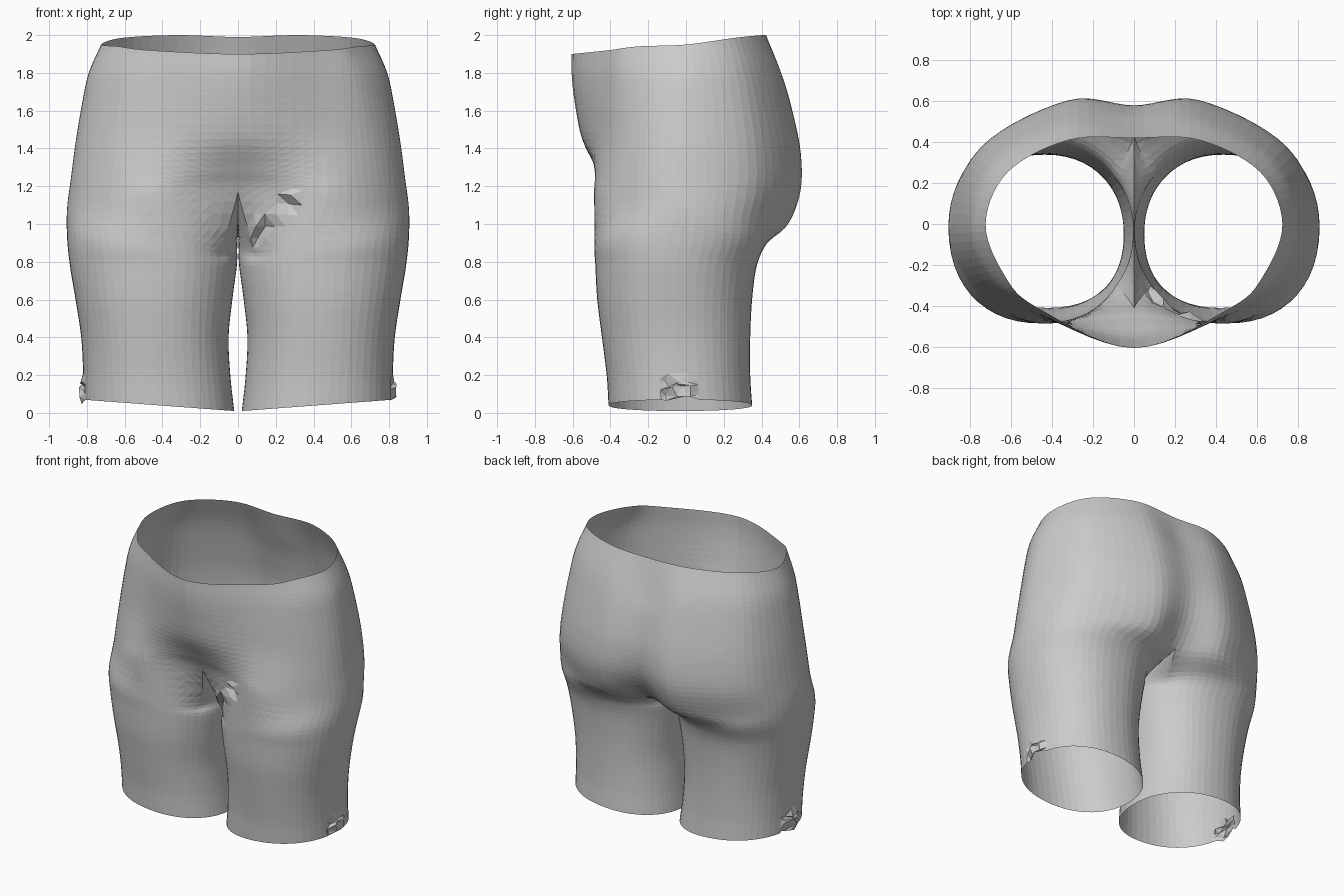
import bpy, bmesh, math, random
from mathutils import Vector

cube = bpy.data.objects.get("Cube")
if cube:
    bpy.data.objects.remove(cube)

OUTER, INNER, STEPS = 42, 14, 5   # points on outer arc, inner arc, rows per section
HALF_ANGLE = math.radians(145)


def spline(points, t, before=None, after=None):
    """Smooth curve through points; t runs from 0 to 1."""
    pts = [before or points[0] * 2 - points[1]] + points + [after or points[-1] * 2 - points[-2]]
    k = min(int(t * (len(points) - 1)), len(points) - 2)
    u = t * (len(points) - 1) - k
    a, b, c, d = pts[k:k + 4]
    return (b * 2 + (c - a) * u + (a * 2 - b * 5 + c * 4 - d) * u ** 2
            + (b * 3 - a - c * 3 + d) * u ** 3) / 2


def flip(p):
    return Vector((-p.x, p.y, p.z))


def leg_ring(z, x0, x1, y0, y1, tilt):
    """Rounded leg section, starting at the inner front corner."""
    cx, cy, rx, ry = (x0 + x1) / 2, (y0 + y1) / 2, (x1 - x0) / 2, (y1 - y0) / 2
    inner_span = 2 * math.pi - 2 * HALF_ANGLE
    angles = [-HALF_ANGLE + 2 * HALF_ANGLE * i / OUTER for i in range(OUTER + 1)]
    angles += [HALF_ANGLE + inner_span * i / INNER for i in range(1, INNER)]
    ring = []
    for a in angles:
        c, s = math.cos(a), math.sin(a)
        c, s = [math.copysign(abs(v) ** 0.92, v) for v in (c, s)]
        ring.append(Vector((cx + rx * c, cy + ry * s, z + tilt * c)))
    return ring


def torso_ring(zf, zs, zb, yf, yfb, xs, ybb, yb):
    """Half section of the hips from front centre to back centre."""
    keys = [Vector(p) for p in (
        (0, yf, zf), (0.47, yfb, zf * 0.6 + zs * 0.4),
        (xs * 0.87, yfb * 0.62, zf * 0.2 + zs * 0.8), (xs, 0, zs),
        (xs * 0.85, ybb * 0.62, zs * 0.3 + zb * 0.7), (0.32, ybb, zb), (0, yb, zb - 0.01))]
    return [spline(keys, i / OUTER, flip(keys[1]), flip(keys[-2])) for i in range(OUTER + 1)]


# Leg sections from hem to upper thigh
rings = [leg_ring(*p) for p in (
    (0.04, 0.02, 0.82, -0.41, 0.35, 0.03),
    (0.20, 0.04, 0.82, -0.42, 0.34, 0.01),
    (0.40, 0.05, 0.83, -0.445, 0.34, 0),
    (0.60, 0.03, 0.86, -0.47, 0.35, 0),
    (0.78, 0.006, 0.89, -0.48, 0.375, 0),
    (0.90, 0.004, 0.905, -0.485, 0.43, 0.03))]

# Crotch section: outer hip arc closed by the seam under the body
hips = [torso_ring(*p) for p in (
    (1.17, 1.08, 1.00, -0.41, -0.485, 0.905, 0.54, 0.43),
    (1.29, 1.24, 1.18, -0.47, -0.47, 0.885, 0.60, 0.55),
    (1.45, 1.43, 1.38, -0.55, -0.45, 0.86, 0.595, 0.58),
    (1.65, 1.64, 1.62, -0.59, -0.44, 0.825, 0.545, 0.54),
    (1.79, 1.80, 1.81, -0.605, -0.43, 0.79, 0.49, 0.48),
    (1.90, 1.95, 2.00, -0.605, -0.41, 0.725, 0.41, 0.42))]
seam = [hips[0][-1]] + [Vector(p) for p in
        ((0, 0.22, 0.95), (0, 0, 0.96), (0, -0.22, 1.03))] + [hips[0][0]]
hips[0] = hips[0] + [spline(seam, i / INNER) for i in range(1, INNER)]
rings += hips

# Skin one side column by column, inner columns stop at the seam
bm = bmesh.new()
columns = []
for i in range(OUTER + INNER):
    keys = [r[i] for r in rings if i < len(r)]
    rows = (len(keys) - 1) * STEPS
    col = []
    for j in range(rows + 1):
        p = spline(keys, j / rows)
        p.x = max(p.x, 0)
        col.append(bm.verts.new(p))
    columns.append(col)
for i, col in enumerate(columns):
    nxt = columns[(i + 1) % len(columns)]
    for j in range(min(len(col), len(nxt)) - 1):
        bm.faces.new((col[j], nxt[j], nxt[j + 1], col[j + 1]))

# Second side
bmesh.ops.mirror(bm, geom=bm.verts[:] + bm.edges[:] + bm.faces[:], axis='X', merge_dist=0.0005)
bmesh.ops.recalc_face_normals(bm, faces=bm.faces)

# Crumpled hem at the outer side of each leg, and a diagonal fold by the left groin
random.seed(4)
start, end = Vector((0.07, 0.92)), Vector((0.32, 1.16))
along = (end - start).normalized()
for v in bm.verts:
    x, y, z = v.co
    if abs(x) > 0.7 and abs(y + 0.03) < 0.08 and z < 0.19:
        v.co += Vector([random.uniform(-0.025, 0.025) for _ in range(3)])
    offset = Vector((x, z)) - start
    reach = offset.dot(along)
    side = offset.x * along.y - offset.y * along.x
    if y < -0.15 and 0 < reach < (end - start).length and abs(side) < 0.035:
        v.co.y += 0.03 if side > 0 else -0.015
bmesh.ops.triangulate(bm, faces=bm.faces)

mesh = bpy.data.meshes.new("shorts")
bm.to_mesh(mesh)
bm.free()
shorts = bpy.data.objects.new("shorts", mesh)
bpy.context.collection.objects.link(shorts)

# Plain grey cloth
grey = bpy.data.materials.new("plain_grey")
grey.use_nodes = True
colour = (0.6, 0.6, 0.6, 1)
grey.diffuse_color = colour
grey.node_tree.nodes["Principled BSDF"].inputs["Base Color"].default_value = colour
mesh.materials.append(grey)
